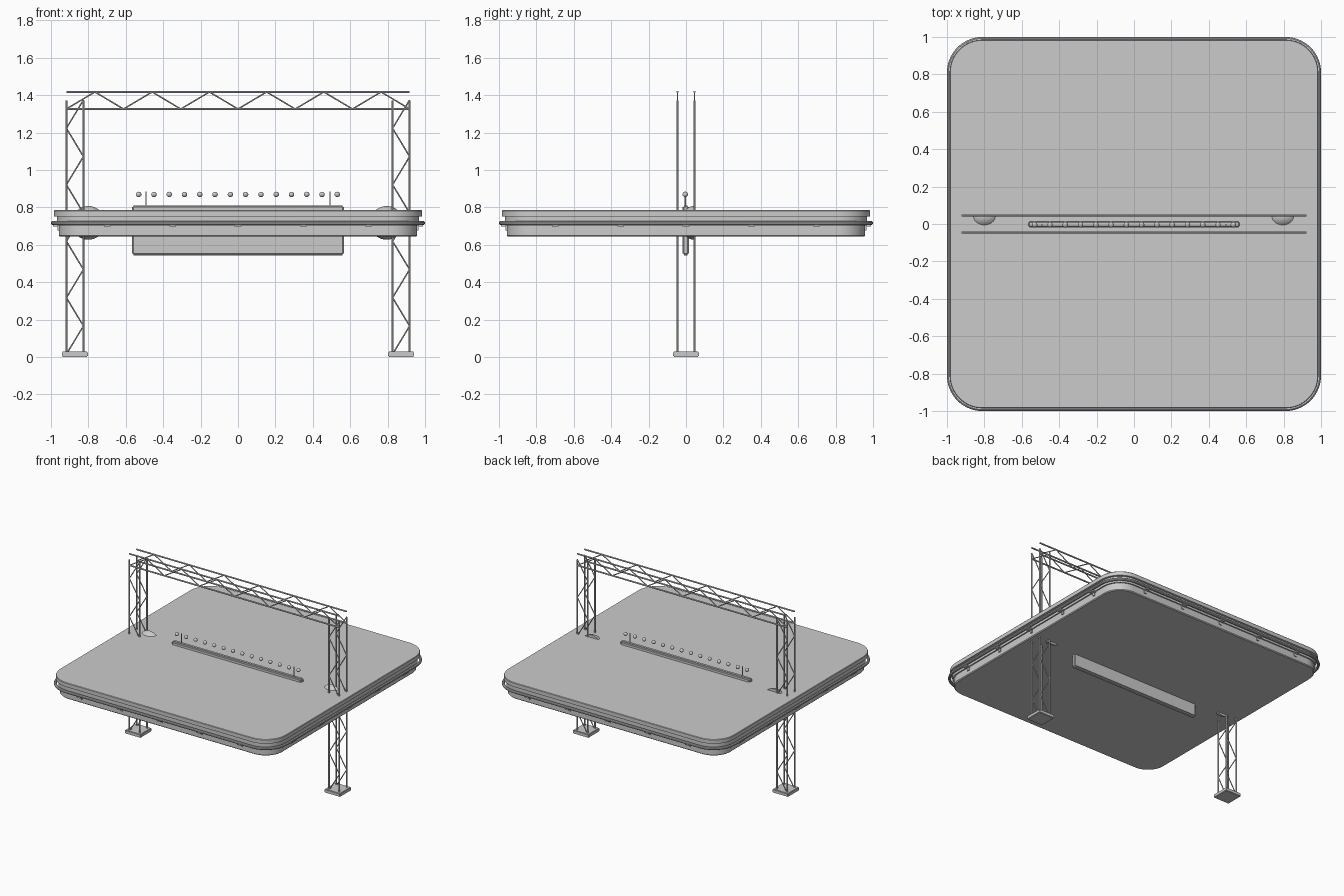
import bpy, bmesh, math
from mathutils import Vector, Matrix

cube = bpy.data.objects.get("Cube")
if cube:
    bpy.data.objects.remove(cube)

grey = bpy.data.materials.new("light grey")
grey.use_nodes = True
colour = (0.6, 0.6, 0.6, 1)
grey.diffuse_color = colour
grey.node_tree.nodes["Principled BSDF"].inputs["Base Color"].default_value = colour


def finish(name, bm, smooth=True):
    """Turn a bmesh into a named object."""
    bmesh.ops.recalc_face_normals(bm, faces=bm.faces)
    mesh = bpy.data.meshes.new(name)
    bm.to_mesh(mesh)
    bm.free()
    mesh.materials.append(grey)
    ob = bpy.data.objects.new(name, mesh)
    bpy.context.collection.objects.link(ob)
    if smooth:
        bpy.ops.object.select_all(action='DESELECT')
        ob.select_set(True)
        bpy.context.view_layer.objects.active = ob
        bpy.ops.object.shade_smooth_by_angle(angle=math.radians(35))
    return ob


def rod(bm, a, b, r, sides=10):
    a, b = Vector(a), Vector(b)
    d = b - a
    m = Matrix.Translation((a + b) / 2) @ d.to_track_quat('Z', 'Y').to_matrix().to_4x4()
    bmesh.ops.create_cone(bm, cap_ends=True, segments=sides, radius1=r, radius2=r,
                          depth=d.length, matrix=m)


def box(bm, centre, size, turn=Matrix()):
    m = turn @ Matrix.Translation(centre) @ Matrix.Diagonal((*size, 1))
    return bmesh.ops.create_cube(bm, size=1, matrix=m)


def rounded_loft(name, profile, closed=False, steps=14):
    """Loft rounded-square rings given as (half width, height)."""
    bm = bmesh.new()
    core = 0.81
    rings = []
    for half, z in profile:
        ring = []
        for corner in range(4):
            mid = math.pi / 4 + corner * math.pi / 2
            cx = math.copysign(core, math.cos(mid))
            cy = math.copysign(core, math.sin(mid))
            for i in range(steps + 1):
                t = (corner + i / steps) * math.pi / 2
                ring.append(bm.verts.new((cx + (half - core) * math.cos(t),
                                          cy + (half - core) * math.sin(t), z)))
        rings.append(ring)
    pairs = list(zip(rings, rings[1:]))
    if closed:
        pairs.append((rings[-1], rings[0]))
    for lo, hi in pairs:
        for i in range(len(lo)):
            j = (i + 1) % len(lo)
            bm.faces.new((lo[i], lo[j], hi[j], hi[i]))
    if not closed:
        bm.faces.new(rings[0])
        bm.faces.new(rings[-1])
    return finish(name, bm)


# Platform: lower body, recessed band and overhanging top in one stepped profile
rounded_loft("platform", [(0.952, 0.644), (0.958, 0.65), (0.958, 0.703), (0.968, 0.703),
                          (0.968, 0.752), (0.985, 0.752), (0.985, 0.781), (0.982, 0.785)])

# Tubular rail around the platform
rail_r = 0.011
rounded_loft("edge_rail", [(1 - rail_r + rail_r * math.cos(k * math.pi / 5),
                            0.716 + rail_r * math.sin(k * math.pi / 5))
                           for k in range(10)], closed=True)

# Brackets holding the rail
bm = bmesh.new()
for side in range(4):
    turn = Matrix.Rotation(side * math.pi / 2, 4, 'Z')
    for k in range(-2, 3):
        box(bm, (0.97, k * 0.35, 0.702), (0.04, 0.035, 0.01), turn)
        box(bm, (0.961, k * 0.35, 0.688), (0.008, 0.02, 0.025), turn)
finish("rail_brackets", bm, smooth=False)

# Truss legs: four chords, zigzag webs front and back, base plate
gap = 0.0455
for name, cx in (("right_leg", -0.872), ("left_leg", 0.872)):
    bm = bmesh.new()
    for y in (-gap, gap):
        for x in (cx - gap, cx + gap):
            rod(bm, (x, y, 0.02), (x, y, 1.371), 0.0062)
        for i in range(9):
            s = gap if i % 2 else -gap
            rod(bm, (cx + s, y, 0.015 + i * 0.151), (cx - s, y, 0.015 + (i + 1) * 0.151),
                0.0038, 8)
    finish(name, bm)
    bm = bmesh.new()
    box(bm, (cx, 0, 0.014), (0.138, 0.138, 0.028))
    bmesh.ops.bevel(bm, geom=bm.edges[:], offset=0.004, segments=2, affect='EDGES')
    finish(name + "_base", bm)

# Overhead truss beam
bm = bmesh.new()
low, high, reach = 1.326, 1.417, 0.918
for y in (-gap, gap):
    for z in (low, high):
        rod(bm, (-reach, y, z), (reach, y, z), 0.0058)
    for i in range(12):
        a, b = (low, high) if i % 2 == 0 else (high, low)
        step = reach / 6
        rod(bm, (-reach + i * step, y, a), (-reach + (i + 1) * step, y, b), 0.0038, 8)
finish("overhead_truss", bm)

# Upright panel passing through the platform
bm = bmesh.new()
box(bm, (0, -0.002, 0.677), (1.134, 0.036, 0.268))
bmesh.ops.bevel(bm, geom=bm.edges[:], offset=0.009, segments=3, affect='EDGES')
finish("centre_panel", bm)

# Thin posts on the panel
bm = bmesh.new()
for x in (-0.492, 0.492):
    rod(bm, (x, -0.004, 0.8), (x, -0.004, 0.885), 0.004)
finish("panel_posts", bm)

# Row of small balls
bm = bmesh.new()
for i in range(14):
    bmesh.ops.create_uvsphere(bm, u_segments=16, v_segments=10, radius=0.0145,
                              matrix=Matrix.Translation((-0.531 + i * 1.062 / 13, -0.004, 0.869)))
finish("ball_row", bm)

# Half domes beside the legs, flat at the back
for name, x in (("right_dome", -0.8), ("left_dome", 0.795)):
    bm = bmesh.new()
    m = Matrix.Translation((x, 0.042, 0.717)) @ Matrix.Diagonal((1, 0.8, 1, 1))
    bmesh.ops.create_uvsphere(bm, u_segments=32, v_segments=24, radius=0.09, matrix=m)
    cut = bmesh.ops.bisect_plane(bm, geom=bm.verts[:] + bm.edges[:] + bm.faces[:],
                                 plane_co=(0, 0.042, 0), plane_no=(0, 1, 0), clear_outer=True)
    bmesh.ops.holes_fill(bm, edges=[e for e in bm.edges if e.is_boundary])
    finish(name, bm)
